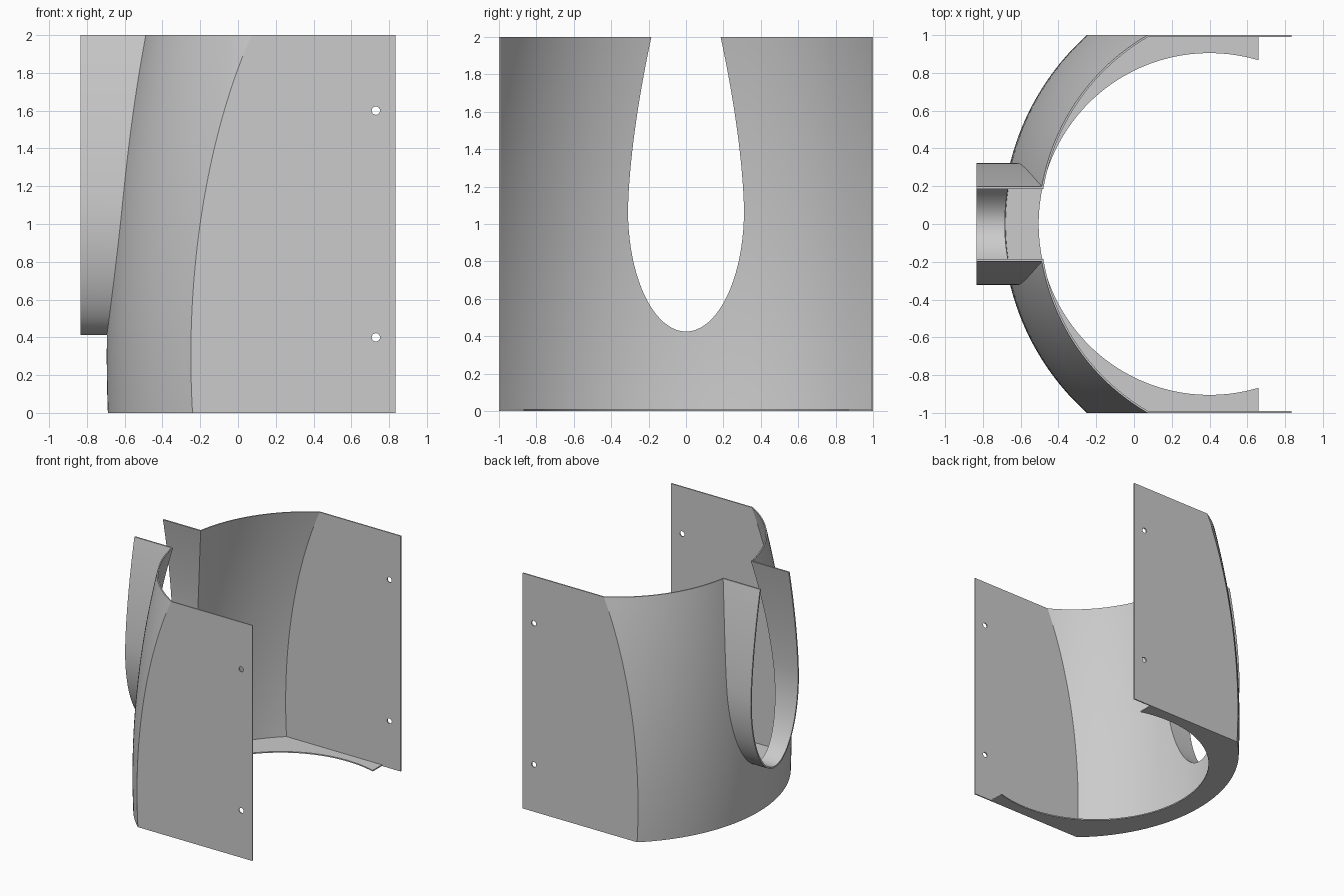
import bpy, bmesh
from math import sin, cos, pi, sqrt

if "Cube" in bpy.data.objects:
    bpy.data.objects.remove(bpy.data.objects["Cube"])

grey = bpy.data.materials.new("light grey")
grey.use_nodes = True
grey.diffuse_color = (0.6, 0.6, 0.6, 1)
grey.node_tree.nodes["Principled BSDF"].inputs["Base Color"].default_value = (0.6, 0.6, 0.6, 1)

T = 0.01                        # sheet thickness
AXIS_X = 0.65                   # axis the curved wall turns around
HEIGHT = 2.0
END_X = 0.835                   # free edge of the side plates
SLOT_LOW, SLOT_MID, SLOT_W = 0.425, 1.07, 0.31


def wall_x(y, z, inset=0.0):
    """x of the barrel-shaped wall at a given y and height."""
    r = 1.345 - 0.0657 * (z - 0.3) ** 2 - inset
    return AXIS_X - sqrt(max(r * r - y * y, 0))


# Slot outline from its lowest point to the top edge: (half width, z)
slot = [(SLOT_W * sin(t), SLOT_MID - (SLOT_MID - SLOT_LOW) * cos(t))
        for t in (pi / 2 * i / 20 for i in range(21))]
for i in range(1, 21):
    s = i / 20
    slot.append((SLOT_W - 0.125 * s ** 1.6, SLOT_MID + (HEIGHT - SLOT_MID) * s))
rows = [(0.0, SLOT_LOW * i / 8) for i in range(8)] + slot


def finish(obj):
    obj.data.materials.clear()
    obj.data.materials.append(grey)
    bpy.ops.object.select_all(action="DESELECT")
    obj.select_set(True)
    bpy.context.view_layer.objects.active = obj
    bpy.ops.object.shade_smooth_by_angle(angle=0.5)
    return obj


def slab(name, outer, inner):
    """Closed sheet between two point grids, mirrored across y = 0."""
    bm = bmesh.new()
    a, b = ([[bm.verts.new(p) for p in row] for row in g] for g in (outer, inner))
    n, m = len(a), len(a[0])
    for i in range(n - 1):
        for j in range(m - 1):
            for g in (a, b):
                bm.faces.new((g[i][j], g[i + 1][j], g[i + 1][j + 1], g[i][j + 1]))
        for j in (0, m - 1):
            bm.faces.new((a[i][j], a[i + 1][j], b[i + 1][j], b[i][j]))
    for i in (0, n - 1):
        for j in range(m - 1):
            bm.faces.new((a[i][j], a[i][j + 1], b[i][j + 1], b[i][j]))
    bmesh.ops.recalc_face_normals(bm, faces=bm.faces)
    seam = [f for f in bm.faces if all(abs(v.co.y) < 1e-5 for v in f.verts)]
    bmesh.ops.delete(bm, geom=seam, context="FACES")
    mesh = bpy.data.meshes.new(name)
    bm.to_mesh(mesh)
    bm.free()
    obj = bpy.data.objects.new(name, mesh)
    bpy.context.collection.objects.link(obj)
    mod = obj.modifiers.new("mirror", "MIRROR")
    mod.use_axis = (False, True, False)
    return finish(obj)


def flat_sheet(name, outlines, place):
    """Filled 2D outlines (inner ones are holes), given thickness T."""
    curve = bpy.data.curves.new(name, "CURVE")
    curve.dimensions = "2D"
    curve.fill_mode = "BOTH"
    curve.extrude = T / 2
    for pts in outlines:
        sp = curve.splines.new("POLY")
        sp.points.add(len(pts) - 1)
        for p, (u, v) in zip(sp.points, pts):
            p.co = (u, v, 0, 1)
        sp.use_cyclic_u = True
    tmp = bpy.data.objects.new(name + "_outline", curve)
    bpy.context.collection.objects.link(tmp)
    deps = bpy.context.evaluated_depsgraph_get()
    mesh = bpy.data.meshes.new_from_object(tmp.evaluated_get(deps))
    bpy.data.objects.remove(tmp)
    for v in mesh.vertices:
        v.co = place(*v.co)
    bm = bmesh.new()
    bm.from_mesh(mesh)
    bmesh.ops.remove_doubles(bm, verts=bm.verts, dist=1e-5)
    bmesh.ops.recalc_face_normals(bm, faces=bm.faces)
    bm.to_mesh(mesh)
    bm.free()
    mesh.name = name
    obj = bpy.data.objects.new(name, mesh)
    bpy.context.collection.objects.link(obj)
    return finish(obj)


# Curved wall with the open slot
COLS = 32


def wall_grid(inset):
    grid = []
    for w, z in rows:
        ys = [w + (1 - w) * j / COLS for j in range(COLS + 1)]
        grid.append([(wall_x(y, z, inset), y, z) for y in ys])
    return grid


slab("curved_wall", wall_grid(0), wall_grid(T))

# Collar standing out around the slot
outer, inner = [], []
for i, (w, z) in enumerate(slot):
    w0, z0 = slot[max(i - 1, 0)]
    w1, z1 = slot[min(i + 1, len(slot) - 1)]
    dw, dz = w1 - w0, z1 - z0
    if i == 0:
        dz = 0
    if i == len(slot) - 1:
        dw = 0
    k = 0.013 / sqrt(dw * dw + dz * dz)
    wo, zo = w + dz * k, z - dw * k
    zo = min(zo, HEIGHT)
    inner.append([(wall_x(w, z, T / 2), w, z), (-END_X, w, z)])
    outer.append([(wall_x(wo, zo, T / 2), wo, zo), (-END_X, wo, zo)])
slab("slot_collar", outer, inner)

# Flat side plates, each with two screw holes
edge = [(wall_x(1, HEIGHT * i / 40), HEIGHT * i / 40) for i in range(41)]
plate = [(END_X, 0)] + edge + [(END_X, HEIGHT)]
holes = [[(0.73 + 0.022 * cos(2 * pi * i / 24), z + 0.022 * sin(2 * pi * i / 24))
          for i in range(24)] for z in (0.4, 1.6)]
for name, s in (("right_plate", -1), ("left_plate", 1)):
    flat_sheet(name, [plate] + holes, lambda u, v, w, s=s: (u, s * (1 - T / 2) + w, v))

# Bottom flange with a round inner edge
LIP_X, LIP_R, LIP_END = 0.4, 0.905, 0.66
ys = [-1 + i / 24 for i in range(49)]
lip = [(wall_x(y, 0), y) for y in ys] + [(LIP_END, 1)]
a0 = 1.28                       # angle of the lip ends from +x
lip += [(LIP_X + LIP_R * cos(t), LIP_R * sin(t))
        for t in (a0 + (2 * pi - 2 * a0) * i / 64 for i in range(65))]
lip.append((LIP_END, -1))
flat_sheet("bottom_flange", [lip], lambda u, v, w: (u, v, w + T / 2))
